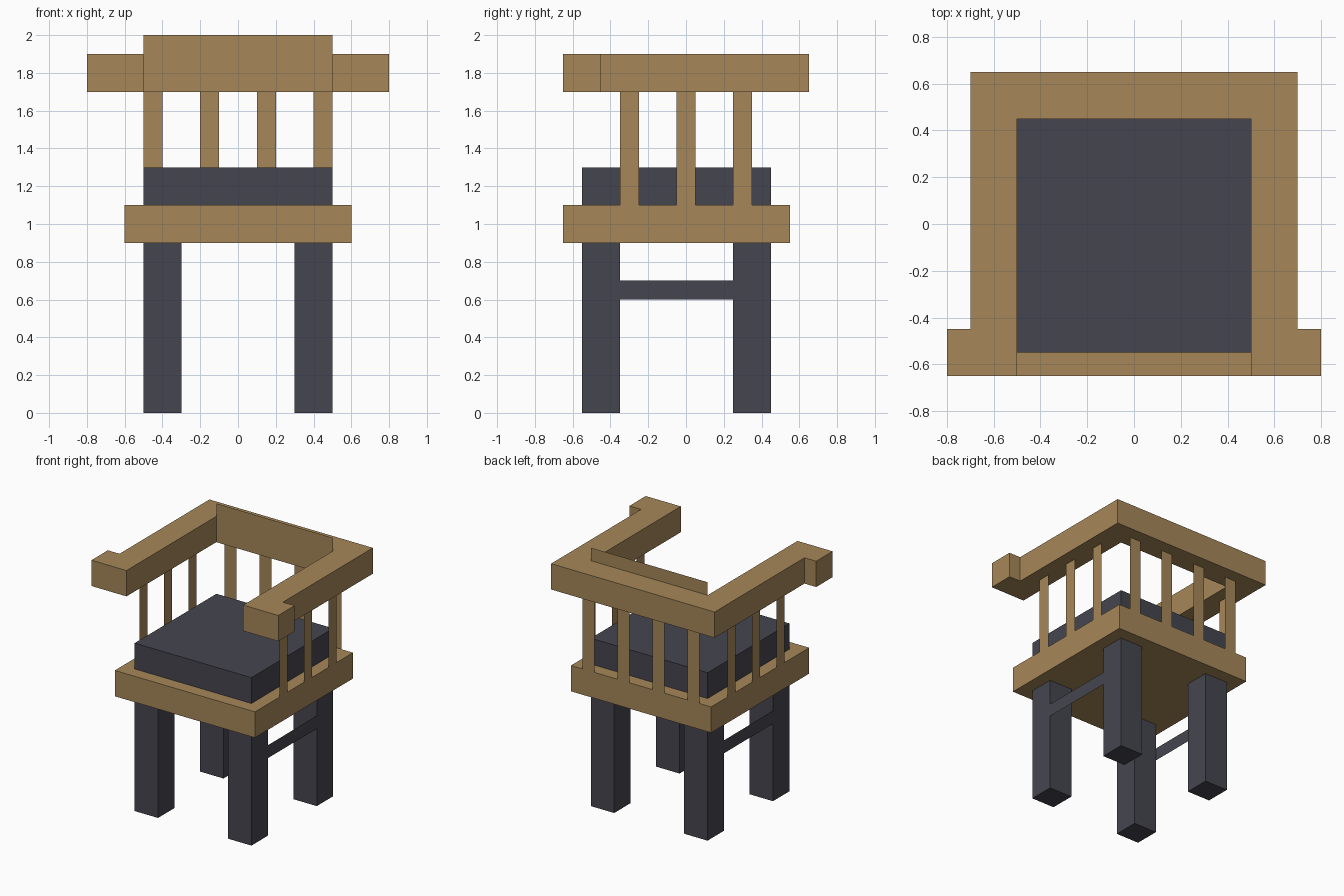
import bpy
import bmesh

cube = bpy.data.objects.get("Cube")
if cube:
    bpy.data.objects.remove(cube, do_unlink=True)


def material(name, rgb):
    m = bpy.data.materials.new(name)
    m.use_nodes = True
    m.diffuse_color = (*rgb, 1)
    m.node_tree.nodes["Principled BSDF"].inputs["Base Color"].default_value = (*rgb, 1)
    return m


wood = material("light wood", (0.381, 0.242, 0.100))
dark = material("dark grey", (0.060, 0.060, 0.078))


def finish(name, bm, mat):
    mesh = bpy.data.meshes.new(name)
    bm.to_mesh(mesh)
    bm.free()
    mesh.materials.append(mat)
    obj = bpy.data.objects.new(name, mesh)
    bpy.context.collection.objects.link(obj)
    return obj


def prism(name, outline, z0, z1, mat):
    """Extrude a flat outline (counter-clockwise) from z0 up to z1."""
    bm = bmesh.new()
    base = bm.faces.new([bm.verts.new((x, y, z0)) for x, y in outline])
    top = bmesh.ops.extrude_face_region(bm, geom=[base], use_keep_orig=True)["geom"]
    for v in top:
        if isinstance(v, bmesh.types.BMVert):
            v.co.z = z1
    bmesh.ops.recalc_face_normals(bm, faces=bm.faces)
    return finish(name, bm, mat)


def box(name, x0, x1, y0, y1, z0, z1, mat):
    return prism(name, [(x0, y0), (x1, y0), (x1, y1), (x0, y1)], z0, z1, mat)


def board(name, start, end, z0, z1, mat):
    """Paper-thin upright board between two plan points."""
    bm = bmesh.new()
    corners = [(*start, z0), (*end, z0), (*end, z1), (*start, z1)]
    bm.faces.new([bm.verts.new(c) for c in corners])
    return finish(name, bm, mat)


# Seat and cushion
box("seat", -0.6, 0.6, -0.65, 0.55, 0.9, 1.1, wood)
box("cushion", -0.5, 0.5, -0.55, 0.45, 1.1, 1.3, dark)

# U-shaped arm rail with outward hand rests
half = [(0.5, 0.45), (0.5, -0.65), (0.8, -0.65), (0.8, -0.45), (0.7, -0.45), (0.7, 0.65)]
prism("arm_rail", half + [(-x, y) for x, y in reversed(half)], 1.7, 1.9, wood)

# Thin back panel standing on the inner face of the rail
board("back_panel", (-0.5, 0.449), (0.5, 0.449), 1.7, 2.0, wood)

# Back spindles
for i in range(4):
    x = -0.45 + 0.3 * i
    board(f"back_spindle_{i + 1}", (x + 0.05, 0.55), (x - 0.05, 0.55), 1.1, 1.7, wood)

# Legs, stretchers and side spindles, mirrored left and right
for side, s in (("left", 1), ("right", -1)):
    x0, x1 = sorted((0.3 * s, 0.5 * s))
    box(f"{side}_front_leg", x0, x1, -0.55, -0.35, 0, 0.9, dark)
    box(f"{side}_back_leg", x0, x1, 0.25, 0.45, 0, 0.9, dark)
    a, b = (-0.35, 0.25) if s > 0 else (0.25, -0.35)
    board(f"{side}_stretcher", (0.5 * s, a), (0.5 * s, b), 0.6, 0.7, dark)
    for i, y in enumerate((-0.3, 0.0, 0.3)):
        board(f"{side}_spindle_{i + 1}", (0.6 * s, y - 0.05 * s), (0.6 * s, y + 0.05 * s),
              1.1, 1.7, wood)
